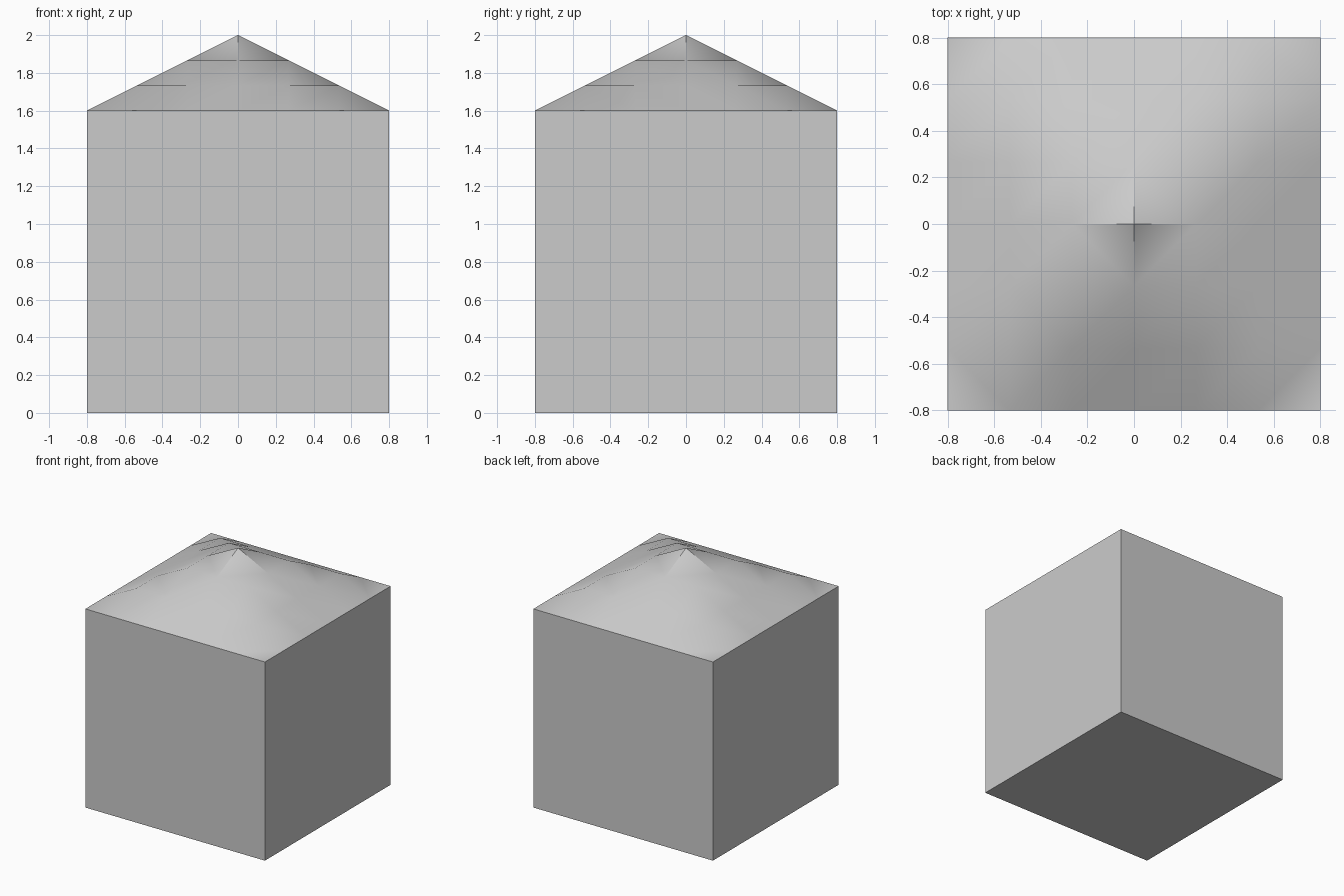
import bpy, bmesh, math

if "Cube" in bpy.data.objects:
    bpy.data.objects.remove(bpy.data.objects["Cube"])

HALF, WALL_H, PEAK = 0.8, 1.6, 0.4
SEG = 6

bm = bmesh.new()

# roof: square grid raised into a stepped-corner pyramid
bmesh.ops.create_grid(bm, x_segments=SEG, y_segments=SEG, size=HALF)
for v in bm.verts:
    v.co.z = WALL_H + PEAK * (1 - max(abs(v.co.x), abs(v.co.y)) / HALF)

# roof hips: split the diagonal cells across the hip, giving notched corners
for f in list(bm.faces):
    c = f.calc_center_median()
    if abs(abs(c.x) - abs(c.y)) < 1e-4:
        a, b = [v for v in f.verts if abs(abs(v.co.x) - abs(v.co.y)) > 1e-4]
        bmesh.utils.face_split(f, a, b)

# walls: pull the rim down to the ground, then close the floor
rim = [e for e in bm.edges if e.is_boundary]
ext = bmesh.ops.extrude_edge_only(bm, edges=rim)["geom"]
for v in (g for g in ext if isinstance(g, bmesh.types.BMVert)):
    v.co.z = 0
floor = [e for e in bm.edges if e.is_boundary]
bmesh.ops.contextual_create(bm, geom=floor)
bmesh.ops.recalc_face_normals(bm, faces=bm.faces)

mesh = bpy.data.meshes.new("peaked_block")
bm.to_mesh(mesh)
bm.free()
block = bpy.data.objects.new("peaked_block", mesh)
bpy.context.collection.objects.link(block)

# soft roof shading, crisp eaves and wall corners
bpy.context.view_layer.objects.active = block
block.select_set(True)
bpy.ops.object.shade_smooth_by_angle(angle=math.radians(45))
